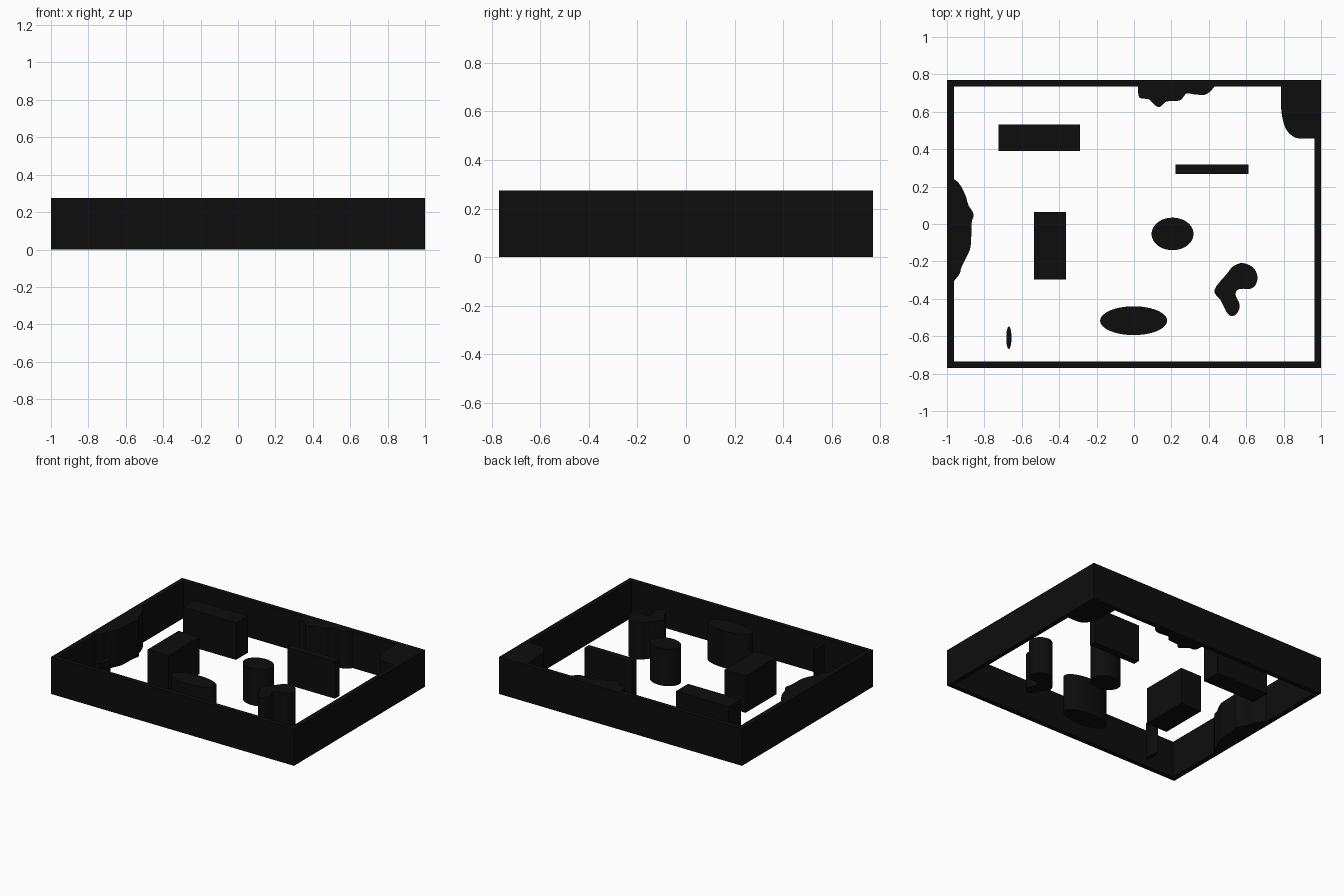
import bpy, bmesh, math
from mathutils import Vector

if "Cube" in bpy.data.objects:
    bpy.data.objects.remove(bpy.data.objects["Cube"])

H = 0.275
black = bpy.data.materials.new("black")
black.diffuse_color = (0.004, 0.004, 0.004, 1)
black.use_nodes = True
black.node_tree.nodes["Principled BSDF"].inputs["Base Color"].default_value = black.diffuse_color


def smooth(pts, steps=4, closed=False):
    """Catmull-Rom curve through the points."""
    n, out = len(pts), []
    get = (lambda i: Vector(pts[i % n])) if closed else (lambda i: Vector(pts[min(max(i, 0), n - 1)]))
    for i in range(n if closed else n - 1):
        a, b, c, d = (get(i + k) for k in (-1, 0, 1, 2))
        for s in range(steps):
            t = s / steps
            out.append((2*b + (c - a)*t + (2*a - 5*b + 4*c - d)*t*t + (3*b - a - 3*c + d)*t**3) / 2)
    return out if closed else out + [get(n - 1)]


def prism(name, *loops):
    """Extrude an outline (further loops are holes) to the wall height."""
    bm = bmesh.new()
    edges = []
    for loop in loops:
        vs = [bm.verts.new((p[0], p[1], 0)) for p in loop]
        edges += [bm.edges.new((v, vs[i - 1])) for i, v in enumerate(vs)]
    bmesh.ops.triangle_fill(bm, edges=edges, use_beauty=True)
    ext = bmesh.ops.extrude_face_region(bm, geom=bm.faces[:], use_keep_orig=True)
    bmesh.ops.translate(bm, vec=(0, 0, H), verts=[g for g in ext["geom"] if isinstance(g, bmesh.types.BMVert)])
    bmesh.ops.recalc_face_normals(bm, faces=bm.faces[:])
    me = bpy.data.meshes.new(name)
    bm.to_mesh(me)
    bm.free()
    me.materials.append(black)
    ob = bpy.data.objects.new(name, me)
    bpy.context.collection.objects.link(ob)
    bpy.context.view_layer.objects.active = ob
    ob.select_set(True)
    bpy.ops.object.shade_smooth_by_angle(angle=math.radians(30))
    ob.select_set(False)


def rect(x0, x1, y0, y1):
    return [(x0, y0), (x1, y0), (x1, y1), (x0, y1)]


def ellipse(cx, cy, rx, ry, n=48):
    return [(cx + rx*math.cos(2*math.pi*i/n), cy + ry*math.sin(2*math.pi*i/n)) for i in range(n)]


# Bulges growing out of the enclosure wall
corner_bulge = smooth([(.965, .458), (.88, .458), (.848, .47), (.82, .497), (.8, .54), (.787, .615), (.785, .735)])
back_bulge = smooth([(.43, .735), (.409, .71), (.377, .691), (.323, .693), (.28, .698), (.265, .68),
                     (.243, .66), (.174, .655), (.152, .636), (.13, .625), (.104, .642), (.078, .667),
                     (.04, .671), (.025, .685), (.02, .735)])
left_bulge = smooth([(-.962, .24), (-.93, .21), (-.90, .15), (-.885, .10), (-.858, .053), (-.868, .005),
                     (-.872, -.107), (-.885, -.155), (-.922, -.23), (-.932, -.265), (-.962, -.305)])

# Enclosure wall with its inner outline
inner = [(-.962, -.735), (.965, -.735)] + corner_bulge + back_bulge + [(-.962, .735)] + left_bulge
prism("enclosure_wall", rect(-1, 1, -.77, .77), inner)

# Free-standing blocks
prism("back_block", rect(-.725, -.29, .39, .533))
prism("middle_block", rect(-.535, -.363, -.297, .064))
prism("thin_block", rect(.222, .612, .266, .318))

# Oval pillars
prism("centre_pillar", ellipse(.206, -.053, .112, .087))
prism("front_pillar", ellipse(-.002, -.517, .179, .077))
prism("thin_pillar", ellipse(-.669, -.608, .014, .06))

# Irregular curved pillar
prism("curved_pillar", smooth([(.43, -.353), (.5, -.262), (.532, -.225), (.58, -.209), (.634, -.23),
                               (.66, -.278), (.65, -.326), (.618, -.348), (.585, -.346), (.553, -.353),
                               (.543, -.38), (.562, -.422), (.564, -.449), (.548, -.481), (.521, -.492),
                               (.495, -.47), (.462, -.406)], closed=True))
